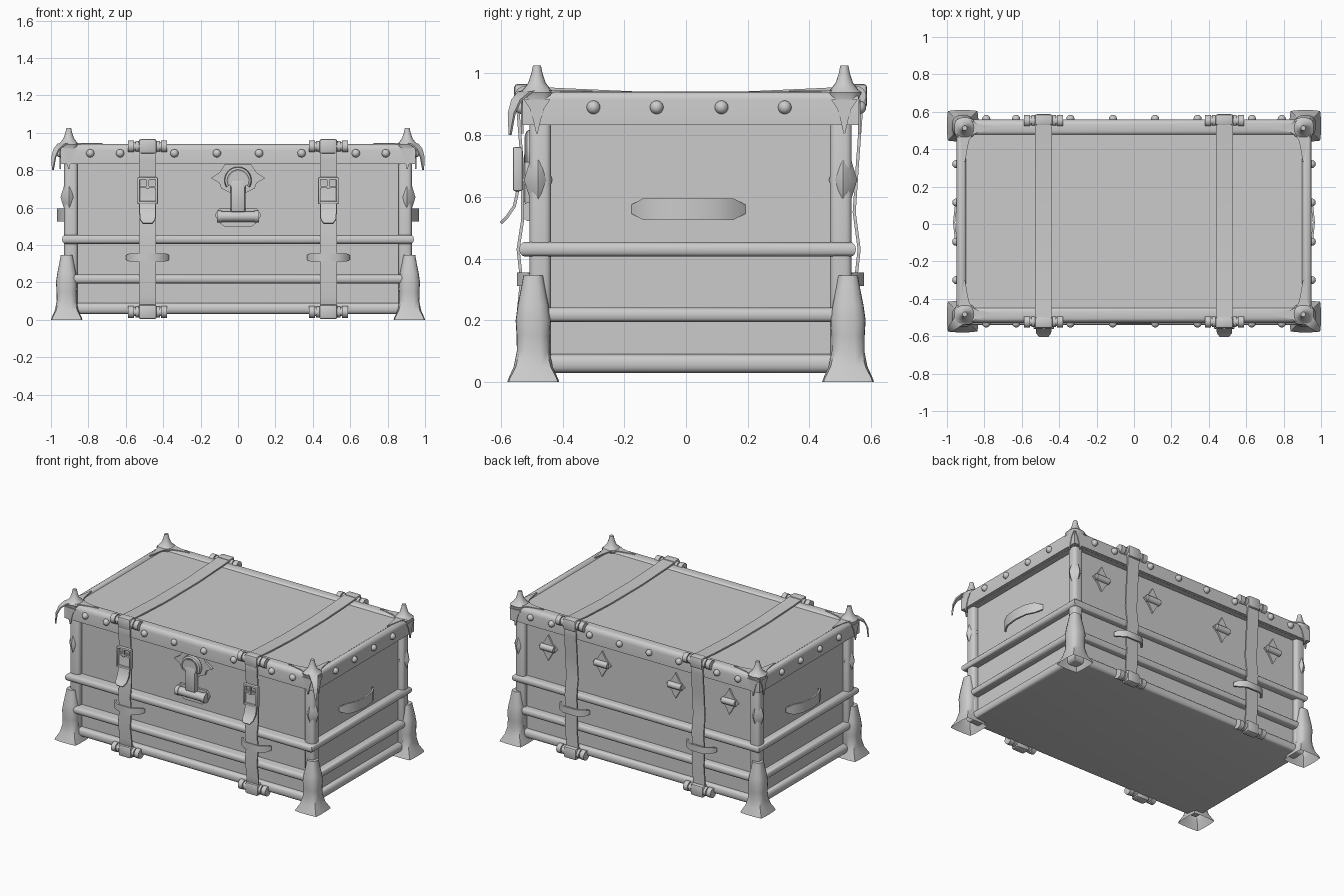
import bpy, bmesh, math
from mathutils import Vector

cube = bpy.data.objects.get("Cube")
if cube:
    bpy.data.objects.remove(cube)

GREY = 0.6
mat = bpy.data.materials.new("plain_grey")
mat.use_nodes = True
mat.diffuse_color = (GREY, GREY, GREY, 1)
mat.node_tree.nodes["Principled BSDF"].inputs["Base Color"].default_value = (GREY, GREY, GREY, 1)

YC = 0.015          # middle of the chest in depth
SIDES = (-1, 1)


def finish(name, bm, angle=40, thick=0):
    bmesh.ops.recalc_face_normals(bm, faces=bm.faces)
    mesh = bpy.data.meshes.new(name)
    bm.to_mesh(mesh)
    bm.free()
    mesh.materials.append(mat)
    ob = bpy.data.objects.new(name, mesh)
    bpy.context.collection.objects.link(ob)
    bpy.ops.object.select_all(action='DESELECT')
    ob.select_set(True)
    bpy.context.view_layer.objects.active = ob
    if thick:
        mod = ob.modifiers.new("thickness", 'SOLIDIFY')
        mod.thickness = thick
        mod.offset = 0
        bpy.ops.object.modifier_apply(modifier=mod.name)
    bpy.ops.object.shade_smooth_by_angle(angle=math.radians(angle))


def block(name, centre, size, bevel=0, segments=3, keep=None):
    """Box with rounded edges; edges for which keep(edge direction, middle) is true stay sharp."""
    bm = bmesh.new()
    bmesh.ops.create_cube(bm, size=1)
    edges = [e for e in bm.edges if not (keep and keep(
        e.verts[1].co - e.verts[0].co, (e.verts[1].co + e.verts[0].co) / 2))]
    for v in bm.verts:
        v.co = Vector(centre) + Vector([a * b for a, b in zip(v.co, size)])
    if bevel:
        bmesh.ops.bevel(bm, geom=edges, offset=bevel, segments=segments,
                        profile=0.5, affect='EDGES')
    finish(name, bm)


def upright(direction, middle):
    return abs(direction.z) > 0.5


def upright_or_low(direction, middle):
    return abs(direction.z) > 0.5 or middle.z < 0


def loft(name, centre, rings, n=16, bottom=True):
    """Stack of rounded-square rings: (height, half width, squareness)."""
    bm = bmesh.new()
    rows = []
    for z, h, p in rings:
        row = []
        for i in range(n):
            a = 2 * math.pi * i / n
            c, s = math.cos(a), math.sin(a)
            r = h / (abs(c) ** p + abs(s) ** p) ** (1 / p)
            row.append(bm.verts.new((centre[0] + r * c, centre[1] + r * s, z)))
        rows.append(row)
    for lo, hi in zip(rows, rows[1:]):
        for i in range(n):
            bm.faces.new((lo[i], lo[(i + 1) % n], hi[(i + 1) % n], hi[i]))
    if bottom:
        bm.faces.new(rows[0])
    bm.faces.new(rows[-1])
    finish(name, bm, 50)


def ribbon(name, path, widths, side, thick=0.01):
    """Strip of leather or metal following a path."""
    bm = bmesh.new()
    side = Vector(side).normalized()
    if not isinstance(widths, (list, tuple)):
        widths = [widths] * len(path)
    pairs = [[bm.verts.new(Vector(p) + side * w * k / 2) for k in SIDES]
             for p, w in zip(path, widths)]
    for a, b in zip(pairs, pairs[1:]):
        bm.faces.new((a[0], a[1], b[1], b[0]))
    finish(name, bm, 50, thick)


def rod(name, centre, length, radius, n=16):
    """Cylinder lying along x."""
    bm = bmesh.new()
    bmesh.ops.create_cone(bm, cap_ends=True, segments=n, radius1=radius,
                          radius2=radius, depth=length)
    for v in bm.verts:
        v.co = Vector(centre) + Vector((v.co.z, v.co.y, v.co.x))
    finish(name, bm)


def plate(name, outline, centre, depth=0.012):
    """Flat plate facing front or back, outline in x and z."""
    bm = bmesh.new()
    f = bm.faces.new([bm.verts.new((centre[0] + x, centre[1] - depth / 2, centre[2] + z))
                      for x, z in outline])
    ext = bmesh.ops.extrude_face_region(bm, geom=[f])
    for v in ext["geom"]:
        if isinstance(v, bmesh.types.BMVert):
            v.co.y += depth
    finish(name, bm)


def star(w, h, inner):
    return [(w * r * math.cos(a), h * r * math.sin(a))
            for i in range(8) for a, r in [(math.pi * i / 4, inner if i % 2 else 1)]]


def stud(centre):
    bm = bmesh.new()
    bmesh.ops.create_uvsphere(bm, u_segments=12, v_segments=8, radius=0.022)
    bmesh.ops.translate(bm, verts=bm.verts, vec=centre)
    finish("lid_stud", bm)


# Body, base rail, bands, lid panel and the rounded rails framing it
block("body", (0, YC, 0.48), (1.78, 0.98, 0.89))
block("base_rail", (0, YC - 0.002, 0.06), (1.85, 1.04, 0.06), 0.025, 4, upright)
block("lid_panel", (0, YC, 0.88), (1.86, 1.05, 0.096))
for z in (0.218, 0.43):
    block("band", (0, YC - 0.01, z), (1.88, 1.09, 0.048), 0.02, 3, upright)
for s in SIDES:
    block("lid_long_rail", (0, YC + s * 0.5, 0.887), (1.9, 0.09, 0.108), 0.035, 4, upright_or_low)
    block("lid_end_rail", (s * 0.9225, YC, 0.887), (0.055, 1.09, 0.108), 0.026, 4, upright_or_low)

# Corner posts, diamonds, feet and top caps
for sx in SIDES:
    for sy in SIDES:
        y = YC + sy * 0.487
        block("corner_post", (sx * 0.893, y, 0.47), (0.072, 0.07, 0.82), 0.02)
        loft("post_diamond", (sx * 0.903, y + sy * 0.007),
             [(0.57, 0.018, 2), (0.61, 0.032, 1.5), (0.655, 0.046, 1.2), (0.7, 0.032, 1.5),
              (0.75, 0.018, 2)], 8)
        loft("foot", (sx * 0.916, YC + sy * 0.51),
             [(0, 0.084, 12), (0.01, 0.081, 12), (0.05, 0.063, 6), (0.1, 0.053, 4), (0.15, 0.054, 3),
              (0.2, 0.057, 3), (0.25, 0.05, 3), (0.31, 0.038, 3), (0.345, 0.032, 3)], bottom=False)
        cx, cy = sx * 0.905, YC + sy * 0.498
        loft("corner_cap", (cx, cy),
             [(0.85, 0.045, 4), (0.92, 0.048, 4), (0.938, 0.056, 3), (0.95, 0.043, 2.5),
              (0.97, 0.028, 2), (1, 0.018, 2), (1.025, 0.013, 2)])
        taper = (0.085, 0.045, 0.025, 0.005)
        steps = (0.03, 0.07, 0.12, 0.18)
        ribbon("cap_claw", [(cx - sx * s, cy, 0.941) for s in steps], taper, (0, 1, 0), 0.008)
        ribbon("cap_claw", [(cx, cy - sy * s, 0.941) for s in steps], taper, (1, 0, 0), 0.008)
        drop = (0.915, 0.885, 0.85, 0.805)
        ribbon("cap_drop_claw", [(cx, YC + sy * 0.546, z) for z in drop], taper, (1, 0, 0), 0.008)
        ribbon("cap_drop_claw", [(sx * 0.951, cy, z) for z in drop], taper, (0, 1, 0), 0.008)
    # Curled hooks on the front corners
    ribbon("corner_hook", [(sx * x, y, z) for x, y, z in
                           ((0.91, -0.49, 0.945), (0.945, -0.525, 0.937), (0.97, -0.55, 0.912),
                            (0.985, -0.565, 0.87), (0.99, -0.57, 0.8))],
           (0.07, 0.055, 0.04, 0.028, 0.006), (sx, 1, 0), 0.008)

# Lid studs and arched side handles
for s in SIDES:
    for x in (0.113, 0.34, 0.63, 0.79):
        for sy in SIDES:
            stud((s * x, YC + sy * 0.547, 0.89))
    for y in (-0.3, -0.095, 0.115, 0.32):
        stud((s * 0.95, y, 0.89))
    ribbon("side_handle", [(s * x, y, 0.56) for x, y in
                           ((0.89, -0.172), (0.925, -0.135), (0.952, -0.08), (0.962, 0.008),
                            (0.952, 0.096), (0.925, 0.15), (0.89, 0.188))],
           (0.03, 0.07, 0.07, 0.07, 0.07, 0.07, 0.03), (0, 0, 1), 0.012)

# Straps with buckles, keepers and edge clasps
strap_path = [(-0.5, 0.012), (-0.53, 0.04), (-0.528, 0.12), (-0.544, 0.22), (-0.533, 0.33),
              (-0.544, 0.43), (-0.53, 0.52), (-0.53, 0.7), (-0.542, 0.85), (-0.548, 0.93),
              (-0.53, 0.956), (-0.42, 0.948), (-0.15, 0.936), (0.18, 0.936), (0.45, 0.948),
              (0.55, 0.956), (0.572, 0.93), (0.566, 0.85), (0.555, 0.7), (0.545, 0.55),
              (0.561, 0.43), (0.55, 0.33), (0.557, 0.22), (0.545, 0.1), (0.55, 0.04), (0.52, 0.012)]
for sx in SIDES:
    x = sx * 0.483
    ribbon("strap", [(x, y, z) for y, z in strap_path], 0.09, (1, 0, 0))
    ribbon("strap_tongue", [(x, y, z) for y, z in
                            ((-0.537, 0.72), (-0.543, 0.63), (-0.556, 0.57), (-0.58, 0.535), (-0.6, 0.515))],
           (0.08, 0.085, 0.085, 0.08, 0.05), (1, 0, 0))
    for k in SIDES:
        block("buckle_side", (x + k * 0.048, -0.545, 0.69), (0.014, 0.032, 0.14), 0.006, 2)
        block("buckle_bar", (x, -0.546, 0.69 + k * 0.064), (0.11, 0.026, 0.016), 0.006, 2)
    block("buckle_crossbar", (x, -0.55, 0.71), (0.09, 0.012, 0.012))
    block("buckle_prong", (x, -0.555, 0.73), (0.012, 0.012, 0.06))
    for sy in SIDES:
        y = YC + sy * 0.537
        ribbon("strap_keeper", [(x + d, YC + sy * (0.5 + b), 0.333) for d, b in
                                ((-0.11, 0), (-0.09, 0.03), (-0.05, 0.056), (0.05, 0.056),
                                 (0.09, 0.03), (0.11, 0))],
               (0.026, 0.045, 0.045, 0.045, 0.045, 0.026), (0, 0, 1), 0.012)
        for z, in_y in ((0.927, 0), (0.042, 0.01)):
            yy = y - sy * in_y
            rod("clasp_roller", (x, yy, z), 0.19, 0.023)
            block("clasp_block", (x, yy + sy * 0.005, z), (0.096, 0.06, 0.078), 0.012, 2)
            for k in SIDES:
                rod("clasp_knob", (x + k * 0.088, yy, z), 0.032, 0.032)
                rod("clasp_collar", (x + k * 0.056, yy, z), 0.018, 0.03)

# Front lock: plates, ring, hasp and roller
plate("lock_plate", [(sx * x, z) for sx, rows in
                     ((1, ((0.045, -0.072), (0.09, -0.05), (0.1, -0.02), (0.145, 0.005), (0.1, 0.035), (0.07, 0.078))),
                      (-1, ((0.07, 0.078), (0.1, 0.035), (0.145, 0.005), (0.1, -0.02), (0.09, -0.05), (0.045, -0.072))))
                     for x, z in rows], (0, -0.48, 0.752), 0.02)
bm = bmesh.new()
ring = 20
rows = []
for i in range(ring + 1):
    a = math.radians(-30 + 240 * i / ring)
    rows.append([bm.verts.new(((0.058 + 0.015 * math.cos(b)) * math.cos(a), -0.503 + 0.018 * math.sin(b),
                               0.745 + (0.058 + 0.015 * math.cos(b)) * math.sin(a)))
                 for b in [math.pi * j / 4 for j in range(8)]])
for p, q in zip(rows, rows[1:]):
    for j in range(8):
        bm.faces.new((p[j], p[(j + 1) % 8], q[(j + 1) % 8], q[j]))
finish("lock_ring", bm)
block("hasp", (0, -0.505, 0.66), (0.078, 0.04, 0.17), 0.01, 2)
plate("hasp_head", [(0.05 * math.cos(math.pi * i / 8), 0.05 * math.sin(math.pi * i / 8))
                    for i in range(16)], (0, -0.505, 0.745), 0.035)
plate("lower_lock_plate", [(-0.125, 0.01), (-0.1, 0.045), (0.1, 0.045), (0.125, 0.01),
                           (0.1, -0.03), (0.07, -0.055), (-0.07, -0.055), (-0.1, -0.03)],
      (0, -0.48, 0.55), 0.02)
rod("lock_roller", (0, -0.503, 0.552), 0.2, 0.028)
for k in SIDES:
    rod("lock_roller_end", (k * 0.1, -0.503, 0.552), 0.025, 0.032)

# Hinges on the back
for sx in SIDES:
    for x in (0.28, 0.69):
        plate("hinge_plate", star(0.07, 0.088, 0.6), (sx * x, YC + 0.493, 0.69), 0.016)
        rod("hinge_roller", (sx * x, YC + 0.5, 0.69), 0.1, 0.022)
